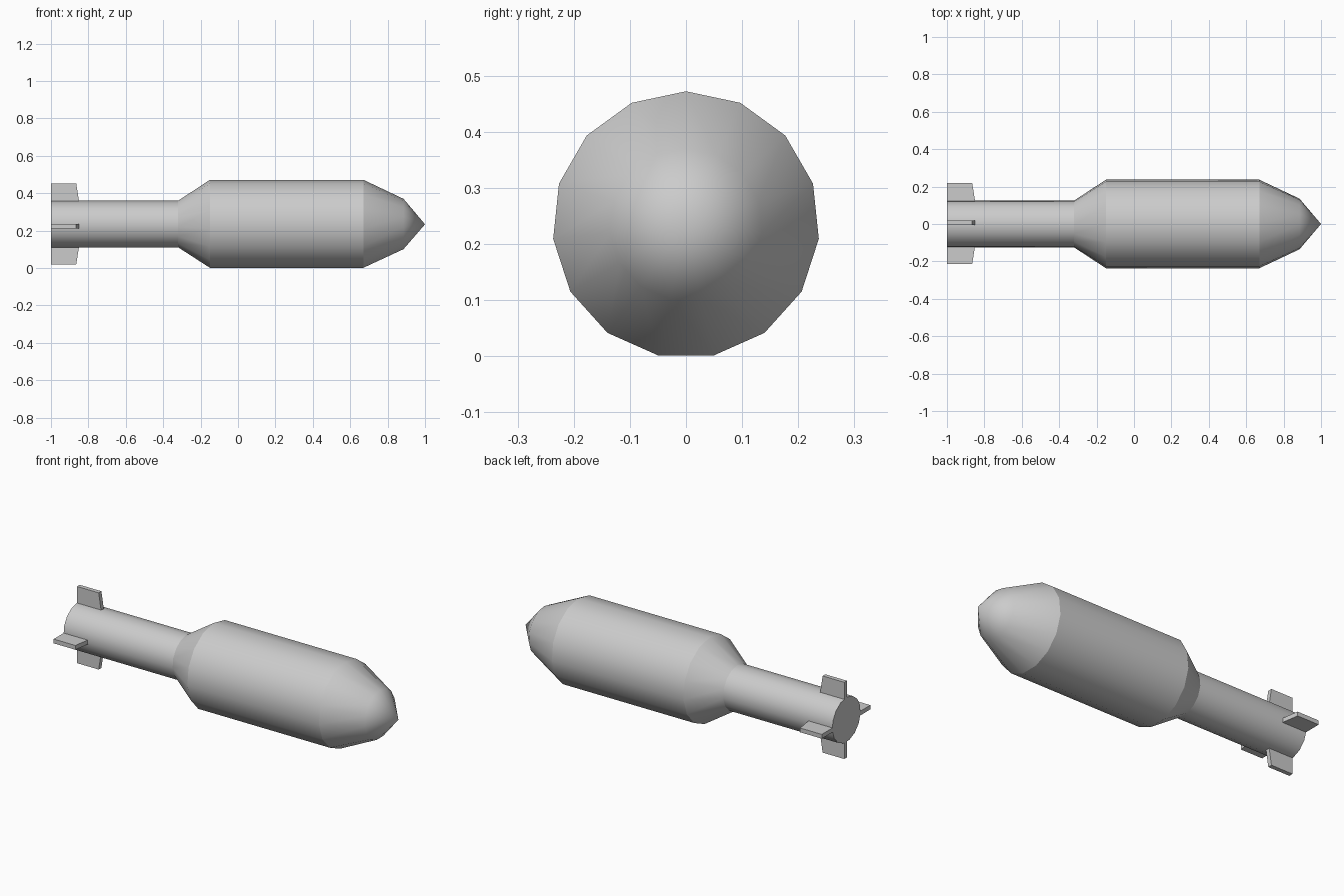
import bpy
import bmesh
from math import cos, sin, tau, radians
from mathutils import Matrix

SIDES = 15
AXIS_Z = 0.234

cube = bpy.data.objects.get("Cube")
if cube:
    bpy.data.objects.remove(cube, do_unlink=True)

grey = bpy.data.materials.new("light grey metal")
grey.use_nodes = True
grey.diffuse_color = (0.6, 0.6, 0.6, 1)
grey.node_tree.nodes["Principled BSDF"].inputs["Base Color"].default_value = (0.6, 0.6, 0.6, 1)


def finish(name, bm, angle=None):
    """Turn a bmesh into a grey object, smooth up to the given angle."""
    bmesh.ops.recalc_face_normals(bm, faces=bm.faces)
    mesh = bpy.data.meshes.new(name)
    bm.to_mesh(mesh)
    bm.free()
    mesh.materials.append(grey)
    obj = bpy.data.objects.new(name, mesh)
    bpy.context.collection.objects.link(obj)
    if angle:
        bpy.ops.object.select_all(action="DESELECT")
        obj.select_set(True)
        bpy.context.view_layer.objects.active = obj
        bpy.ops.object.shade_smooth_by_angle(angle=radians(angle))
    return obj


def lathe(name, profile, angle, cap_start=False):
    """Revolve (x, radius) points about the long axis, a vertex at the top."""
    bm = bmesh.new()
    rings = []
    for x, r in profile:
        if r == 0:
            rings.append([bm.verts.new((x, 0, AXIS_Z))] * SIDES)
        else:
            rings.append([bm.verts.new((x, r * sin(tau * i / SIDES),
                                        AXIS_Z + r * cos(tau * i / SIDES)))
                          for i in range(SIDES)])
    for a, b in zip(rings, rings[1:]):
        for i in range(SIDES):
            j = (i + 1) % SIDES
            corners = dict.fromkeys((a[i], a[j], b[j], b[i]))
            bm.faces.new(list(corners))
    if cap_start:
        bm.faces.new(rings[0])
    return finish(name, bm, angle)


# Hull: barrel with tapered shoulder, pointed nose and slim tail tube
lathe("barrel", [(-0.32, 0.126), (-0.15, 0.238), (0.67, 0.238)], 30)
lathe("nose", [(0.67, 0.238), (0.885, 0.136), (1.0, 0)], 80)
lathe("tail_tube", [(-1.0, 0.126), (-0.3, 0.126)], 30, cap_start=True)


# Four tail fins with slanted leading edges
def fin(name, turn):
    bm = bmesh.new()
    outline = [(-1.0, 0.09), (-0.845, 0.09), (-0.865, 0.216), (-1.0, 0.216)]
    face = bm.faces.new([bm.verts.new((x, -0.012, z)) for x, z in outline])
    grown = bmesh.ops.extrude_face_region(bm, geom=[face])["geom"]
    moved = [v for v in grown if isinstance(v, bmesh.types.BMVert)]
    bmesh.ops.translate(bm, verts=moved, vec=(0, 0.024, 0))
    bm.transform(Matrix.Rotation(tau * turn / 4, 4, "X"))
    upright = turn % 2 == 0
    shift = (0, 0.007, 0.236) if upright else (0, 0.003, 0.223)
    bm.transform(Matrix.Translation(shift))
    finish(name, bm)


for turn, side in enumerate(("top", "front", "bottom", "back")):
    fin(side + "_fin", turn)
